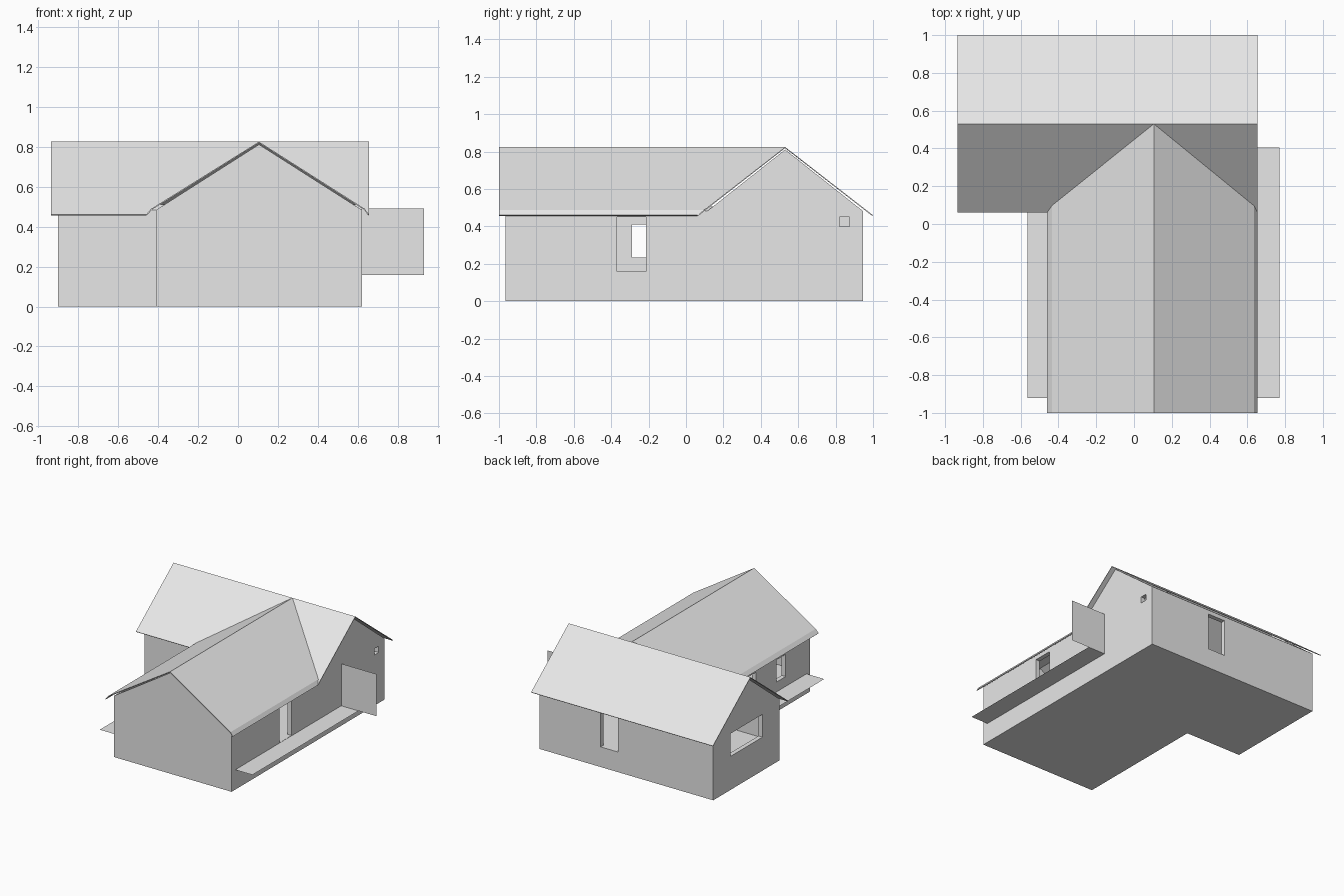
import bpy
import bmesh
from mathutils import Vector

cube = bpy.data.objects.get("Cube")
if cube:
    bpy.data.objects.remove(cube, do_unlink=True)

grey = bpy.data.materials.new("plain_grey")
grey.use_nodes = True
grey.diffuse_color = (0.8, 0.8, 0.8, 1)
grey.node_tree.nodes["Principled BSDF"].inputs["Base Color"].default_value = (0.8, 0.8, 0.8, 1)


def make(name, faces, extrude=None):
    """Object from polygons, optionally extruded into a prism."""
    bm = bmesh.new()
    for pts in faces:
        bm.faces.new([bm.verts.new(p) for p in pts])
    bmesh.ops.remove_doubles(bm, verts=bm.verts[:], dist=0.0005)
    if extrude:
        geom = bmesh.ops.extrude_face_region(bm, geom=bm.faces[:], use_keep_orig=True)["geom"]
        moved = [g for g in geom if isinstance(g, bmesh.types.BMVert)]
        bmesh.ops.translate(bm, verts=moved, vec=Vector(extrude))
    bmesh.ops.recalc_face_normals(bm, faces=bm.faces[:])
    mesh = bpy.data.meshes.new(name)
    bm.to_mesh(mesh)
    bm.free()
    mesh.materials.append(grey)
    obj = bpy.data.objects.new(name, mesh)
    bpy.context.collection.objects.link(obj)
    return obj


def box(name, x0, x1, y0, y1, z0, z1):
    base = [(x0, y0, z0), (x1, y0, z0), (x1, y1, z0), (x0, y1, z0)]
    return make(name, [base], (0, 0, z1 - z0))


def apply_modifier(obj, mod):
    bpy.context.view_layer.objects.active = obj
    bpy.ops.object.modifier_apply(modifier=mod.name)


def combine(obj, other, operation):
    mod = obj.modifiers.new("combine", "BOOLEAN")
    mod.operation = operation
    mod.solver = "EXACT"
    mod.object = other
    apply_modifier(obj, mod)
    bpy.data.objects.remove(other, do_unlink=True)


# Main dimensions
RIDGE_X, RIDGE_Y, RIDGE_Z = 0.105, 0.53, 0.825
WEST, EAST, FAR_WEST = -0.41, 0.62, -0.9
FRONT, INNER, BACK = -0.965, 0.115, 0.945
FLOOR, EAVE, THICK = 0.157, 0.46, 0.035
WALL, PEAK = 0.483, 0.811

# Walls: two gabled wings joined in an L
walls = make("walls", [[(WEST, FRONT, 0), (EAST, FRONT, 0), (EAST, FRONT, WALL),
                        (RIDGE_X, FRONT, PEAK), (WEST, FRONT, WALL)]],
             (0, RIDGE_Y - FRONT, 0))
back_wing = make("back_wing", [[(FAR_WEST, INNER, 0), (FAR_WEST, BACK, 0), (FAR_WEST, BACK, WALL),
                                (FAR_WEST, RIDGE_Y, PEAK), (FAR_WEST, INNER, WALL)]],
                 (EAST - FAR_WEST, 0, 0))
combine(walls, back_wing, "UNION")

# Rooms hollowed out above the floor
rooms = [(WEST + THICK, EAST - THICK, FRONT + THICK, RIDGE_Y),
         (FAR_WEST + THICK, EAST - THICK, INNER + THICK, BACK - THICK)]
for room in rooms:
    combine(walls, box("room", *room, FLOOR, 1), "DIFFERENCE")

# Door and window openings, each cut through one wall
DEEP = 0.05
openings = [
    (EAST - DEEP, EAST + DEEP, -0.37, -0.215, 0.159, 0.45),          # east door
    (EAST - DEEP, EAST + DEEP, 0.82, 0.873, 0.4, 0.45),              # small east window
    (WEST - DEEP, WEST + DEEP, -0.66, -0.545, 0.235, 0.41),          # west windows
    (WEST - DEEP, WEST + DEEP, -0.29, -0.175, 0.235, 0.41),
    (FAR_WEST - DEEP, FAR_WEST + DEEP, 0.33, 0.73, 0.265, 0.445),    # gable window
    (-0.066, 0.085, BACK - DEEP, BACK + DEEP, 0.159, 0.45),          # back door
]
for opening in openings:
    combine(walls, box("opening", *opening), "DIFFERENCE")

# Roof: slopes meeting along two valleys
apex = (RIDGE_X, RIDGE_Y, RIDGE_Z)
ridge_front = (RIDGE_X, -1, RIDGE_Z)
X0, X1, Y0, Y1 = -0.935, 0.655, 0.06, 1.0
KINK_Y, KINK_Z = 0.097, 0.489


def front_slope(edge, kink):
    return [[ridge_front, (kink, -1, KINK_Z), (kink, KINK_Y, KINK_Z), apex],
            [(kink, -1, KINK_Z), (edge, -1, EAVE), (edge, Y0, EAVE), (kink, KINK_Y, KINK_Z)]]


front_faces = front_slope(-0.46, -0.435) + front_slope(X1, 0.635)
back_faces = [
    [(X0, Y0, EAVE), (-0.46, Y0, EAVE), (-0.435, KINK_Y, KINK_Z), apex, (X0, RIDGE_Y, RIDGE_Z)],
    [(X1, Y0, EAVE), (X1, RIDGE_Y, RIDGE_Z), apex, (0.635, KINK_Y, KINK_Z)],
    [(X0, RIDGE_Y, RIDGE_Z), apex, (X1, RIDGE_Y, RIDGE_Z), (X1, Y1, EAVE), (X0, Y1, EAVE)],
]
for name, faces in (("front_roof", front_faces), ("back_roof", back_faces)):
    roof = make(name, faces)
    bm = bmesh.new()
    bm.from_mesh(roof.data)
    for face in bm.faces:
        if face.normal.z < 0:
            face.normal_flip()
    bm.to_mesh(roof.data)
    bm.free()
    mod = roof.modifiers.new("thickness", "SOLIDIFY")
    mod.thickness = 0.006
    mod.offset = -1
    apply_modifier(roof, mod)


# Decks along both sides and an upright screen at the end of the east one
def deck(name, x0, x1, y0, y1):
    make(name, [[(x0, y0, FLOOR), (x1, y0, FLOOR), (x1, y1, FLOOR), (x0, y1, FLOOR)]])


deck("east_deck", EAST, 0.77, -0.92, 0.405)
deck("west_deck", -0.565, WEST, -0.92, INNER)
make("screen", [[(EAST, 0.405, FLOOR), (0.93, 0.405, FLOOR),
                 (0.93, 0.405, 0.49), (EAST, 0.405, 0.49)]])
